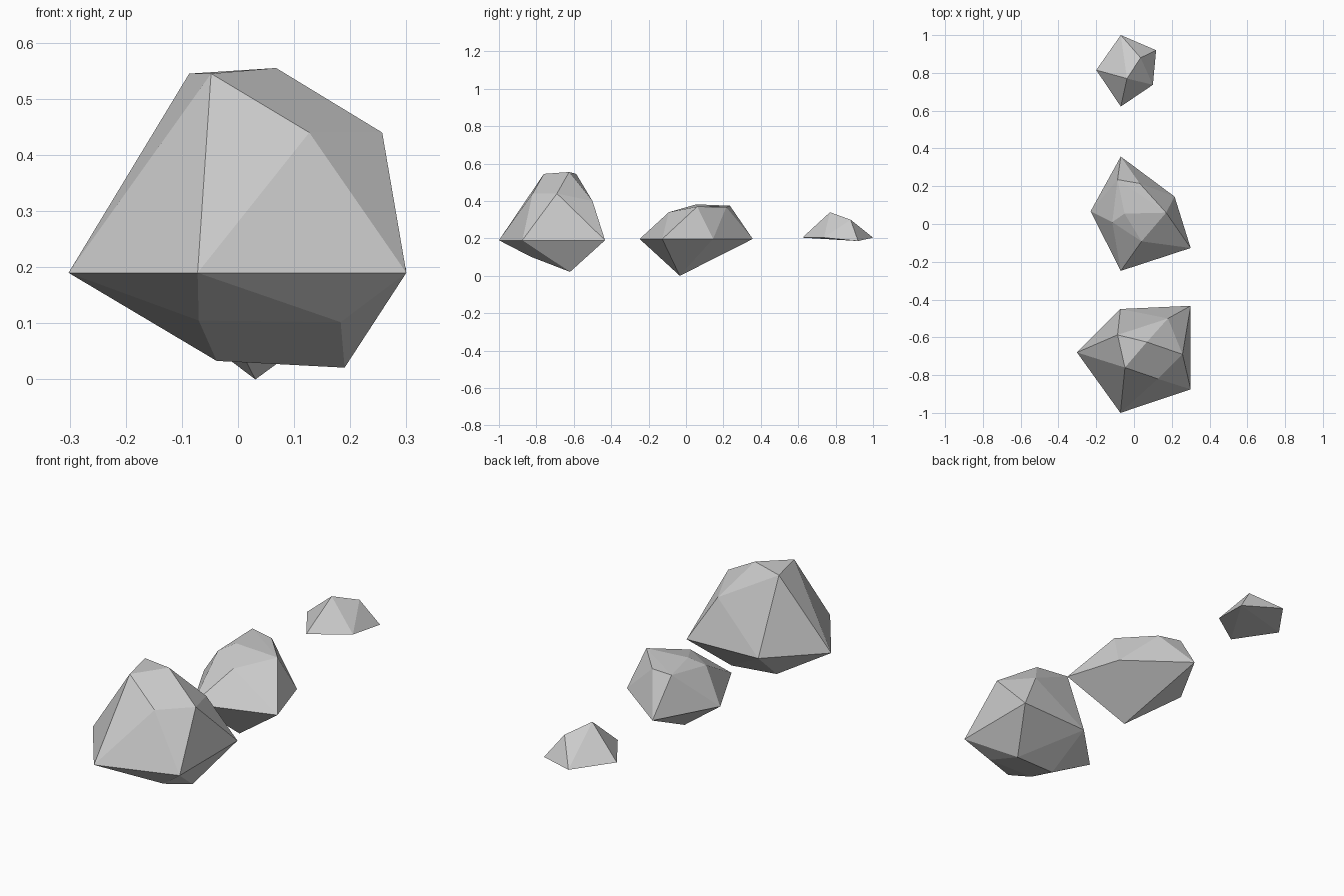
import bpy, bmesh, math


def rock(name, *rings):
    """Faceted stone: convex skin stretched over a few rings of corners."""
    bm = bmesh.new()
    for ring in rings:
        for p in ring:
            bm.verts.new(p)
    res = bmesh.ops.convex_hull(bm, input=bm.verts[:])
    loose = [v for v in bm.verts if not v.link_faces]
    bmesh.ops.delete(bm, geom=loose, context='VERTS')
    bmesh.ops.dissolve_limit(bm, angle_limit=math.radians(1.5),
                             verts=bm.verts[:], edges=bm.edges[:])
    bmesh.ops.recalc_face_normals(bm, faces=bm.faces[:])
    mesh = bpy.data.meshes.new(name)
    bm.to_mesh(mesh)
    bm.free()
    ob = bpy.data.objects.new(name, mesh)
    bpy.context.collection.objects.link(ob)
    return ob


def girdle(z, *points):
    """Level ring of corners at the widest part of a stone."""
    return [(x, y, z) for x, y in points]


# Large front rock: widest ring, crown, underside
rock("large_rock",
     girdle(0.19, (-0.302, -0.68), (-0.072, -1.0), (0.30, -0.875), (0.30, -0.433), (-0.072, -0.45)),
     [(-0.048, -0.76, 0.545), (-0.087, -0.587, 0.545), (0.068, -0.625, 0.555),
      (0.18, -0.50, 0.40), (0.257, -0.69, 0.44), (0.127, -0.82, 0.44)],
     [(-0.07, -0.83, 0.105), (0.183, -0.83, 0.102), (-0.038, -0.64, 0.033), (0.19, -0.62, 0.021)])

# Middle rock: widest ring, crown, single point below
rock("medium_rock",
     girdle(0.197, (-0.07, 0.357), (0.215, 0.145), (0.30, -0.127), (-0.07, -0.248), (-0.23, 0.067)),
     [(-0.087, 0.235, 0.375), (0.03, 0.215, 0.367), (0.17, 0.06, 0.37),
      (0.04, -0.092, 0.34), (-0.05, 0.055, 0.382), (-0.115, 0.01, 0.345)],
     [(0.031, -0.033, 0.0)])

# Small back rock: flat underside and two peaks
rock("small_rock",
     girdle(0.204, (-0.20, 0.815), (-0.07, 0.622), (0.10, 0.737), (-0.07, 1.0)),
     [(0.117, 0.92, 0.186), (-0.037, 0.77, 0.34), (0.035, 0.88, 0.30)])
